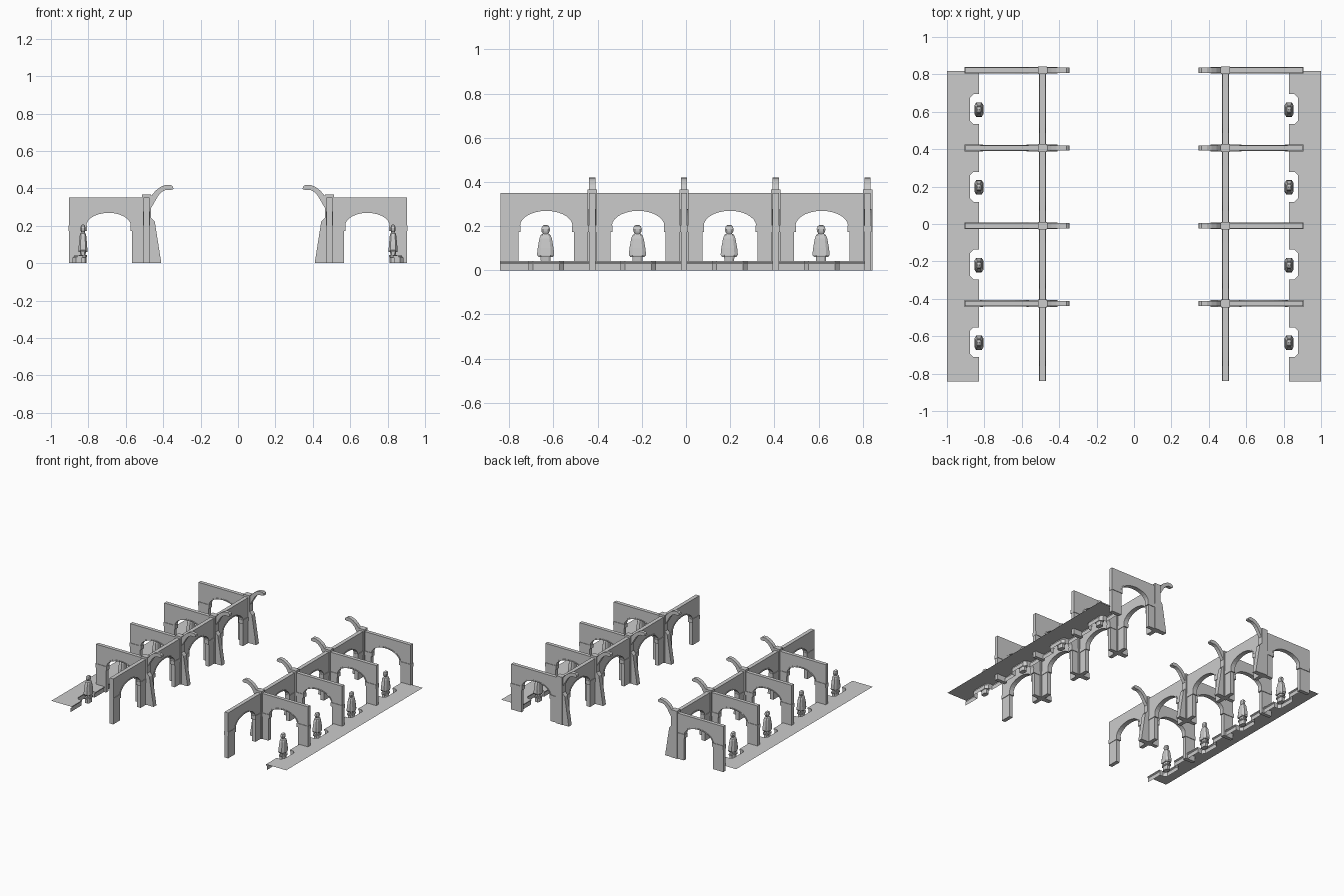
import bpy, bmesh, math

if "Cube" in bpy.data.objects:
    bpy.data.objects.remove(bpy.data.objects["Cube"])

BAY = 0.4155
PIERS = [0.822 - BAY * i for i in range(4)]      # pier positions along y
Y0, Y1 = -0.84, 0.822                            # ends of the arcade
BAYS = [p - BAY / 2 for p in PIERS]              # bay centres
WX = -0.489                                      # arcade wall plane


def finish(name, bm):
    bmesh.ops.recalc_face_normals(bm, faces=bm.faces)
    me = bpy.data.meshes.new(name)
    bm.to_mesh(me)
    bm.free()
    ob = bpy.data.objects.new(name, me)
    bpy.context.collection.objects.link(ob)
    m = ob.modifiers.new("mirror", 'MIRROR')     # both sides of the nave
    m.use_axis[0] = True
    m.use_clip = False
    m.use_mirror_merge = False
    return ob


def prism(bm, pts, axis, pos, half):
    """Extrude outline (horizontal, z) along 'x' or 'y' about pos."""
    def co(p, d):
        return (p[0], pos + d, p[1]) if axis == 'y' else (pos + d, p[0], p[1])
    a = [bm.verts.new(co(p, -half)) for p in pts]
    b = [bm.verts.new(co(p, half)) for p in pts]
    bm.faces.new(a)
    bm.faces.new(b[::-1])
    for i in range(len(pts)):
        j = (i + 1) % len(pts)
        bm.faces.new((a[i], a[j], b[j], b[i]))


def rect(u0, u1, z0, z1):
    return [(u0, z0), (u1, z0), (u1, z1), (u0, z1)]


def arch(c, w, h, n=14):
    return [(c - w * math.cos(math.pi * i / n), 0.2 + h * math.sin(math.pi * i / n))
            for i in range(n + 1)]


def arched_wall(bm, axis, pos, u0, u1, centres, half):
    # wall outline with openings along the bottom edge
    pts = [(u0, 0)]
    for c in centres:
        pts += [(c - 0.125, 0), (c - 0.125, 0.2)] + arch(c, 0.12, 0.07) + \
               [(c + 0.125, 0.2), (c + 0.125, 0)]
    pts += [(u1, 0), (u1, 0.35), (u0, 0.35)]
    prism(bm, pts, axis, pos, half)


def arch_band(bm, axis, pos, c, half):
    prism(bm, arch(c, 0.119, 0.069) + arch(c, 0.128, 0.077)[::-1], axis, pos, half)


# long arcade walls
bm = bmesh.new()
arched_wall(bm, 'x', WX, Y0, Y1, sorted(BAYS), 0.015)
finish("arcade_wall", bm)

# cross walls
AX = -0.692
bm = bmesh.new()
for y in PIERS:
    arched_wall(bm, 'y', y, -0.903, WX, [AX], 0.014)
finish("cross_walls", bm)

# arch bands and impost mouldings
bands, imposts = bmesh.new(), bmesh.new()
for c in BAYS:
    arch_band(bands, 'x', WX, c, 0.018)
for y in PIERS + [Y0]:
    prism(imposts, rect(max(Y0, y - 0.091), min(Y1, y + 0.091), 0.173, 0.202), 'x', WX, 0.019)
for y in PIERS:
    arch_band(bands, 'y', y, AX, 0.017)
    prism(imposts, rect(-0.905, AX - 0.116, 0.173, 0.202), 'y', y, 0.018)
    prism(imposts, rect(AX + 0.116, WX, 0.173, 0.202), 'y', y, 0.018)
finish("arch_bands", bands)
finish("impost_mouldings", imposts)

# pier shafts, battered buttresses and curved rib stubs
piers, butts, ribs = bmesh.new(), bmesh.new(), bmesh.new()
rib = [(-0.47, 0.36), (-0.462, 0.362), (-0.44, 0.388), (-0.415, 0.407), (-0.39, 0.418),
       (-0.36, 0.419), (-0.348, 0.41), (-0.345, 0.396), (-0.362, 0.391), (-0.385, 0.392),
       (-0.405, 0.382), (-0.425, 0.362), (-0.443, 0.332), (-0.462, 0.3), (-0.47, 0.29)]
for y in PIERS:
    prism(piers, rect(-0.514, -0.464, 0, 0.366), 'y', y, 0.021)
    prism(butts, [(-0.48, 0), (-0.41, 0), (-0.445, 0.222), (-0.466, 0.245), (-0.48, 0.245)],
          'y', y, 0.018)
    prism(ribs, rib, 'y', y, 0.014)
finish("piers", piers)
finish("buttresses", butts)
finish("vault_rib_stubs", ribs)

# raised side floor with chamfered recesses and a lipped riser
edge = [(-0.828, Y0 - 0.002)]
for c in sorted(BAYS):
    edge += [(-0.828, c - 0.08), (-0.858, c - 0.08), (-0.878, c - 0.06),
             (-0.878, c + 0.06), (-0.858, c + 0.08), (-0.828, c + 0.08)]
edge.append((-0.828, Y1 - 0.003))
bm = bmesh.new()
rows = [[bm.verts.new((x + dx, y, z)) for x, y in edge]
        for dx, z in ((0, 0.042), (0, 0.035), (-0.007, 0.03), (-0.007, 0))]
back = [bm.verts.new((-1, edge[-1][1], 0.042)), bm.verts.new((-1, edge[0][1], 0.042))]
bm.faces.new(rows[0] + back)
for a, b in zip(rows, rows[1:]):
    for i in range(len(edge) - 1):
        bm.faces.new((a[i], a[i + 1], b[i + 1], b[i]))
finish("side_floor", bm)

# robed statues on small pedestals
SX = -0.829


def loft(bm, y, sections):
    rings = []
    for hx, hy, z in sections:
        k = 0.6
        oct_ = [(1, k), (k, 1), (-k, 1), (-1, k), (-1, -k), (-k, -1), (k, -1), (1, -k)]
        rings.append([bm.verts.new((SX + hx * u, y + hy * v, z)) for u, v in oct_])
    for a, b in zip(rings, rings[1:]):
        for i in range(8):
            bm.faces.new((a[i], a[(i + 1) % 8], b[(i + 1) % 8], b[i]))
    bm.faces.new(rings[0][::-1])
    bm.faces.new(rings[-1])


robes, heads, peds = bmesh.new(), bmesh.new(), bmesh.new()
for c in BAYS:
    y = c - 0.003
    loft(robes, y, [(0.014, 0.022, 0.042), (0.016, 0.023, 0.06), (0.023, 0.032, 0.06),
                    (0.024, 0.039, 0.07), (0.022, 0.036, 0.1), (0.018, 0.028, 0.145),
                    (0.014, 0.022, 0.16), (0.007, 0.01, 0.167)])
    loft(heads, y, [(0.008, 0.01, 0.163), (0.013, 0.018, 0.175), (0.014, 0.02, 0.187),
                    (0.011, 0.015, 0.2), (0.004, 0.006, 0.206)])
    loft(peds, y, [(0.018, 0.026, 0), (0.018, 0.026, 0.03), (0.022, 0.034, 0.034),
                   (0.022, 0.034, 0.043)])
finish("statue_robes", robes)
finish("statue_heads", heads)
finish("statue_pedestals", peds)
